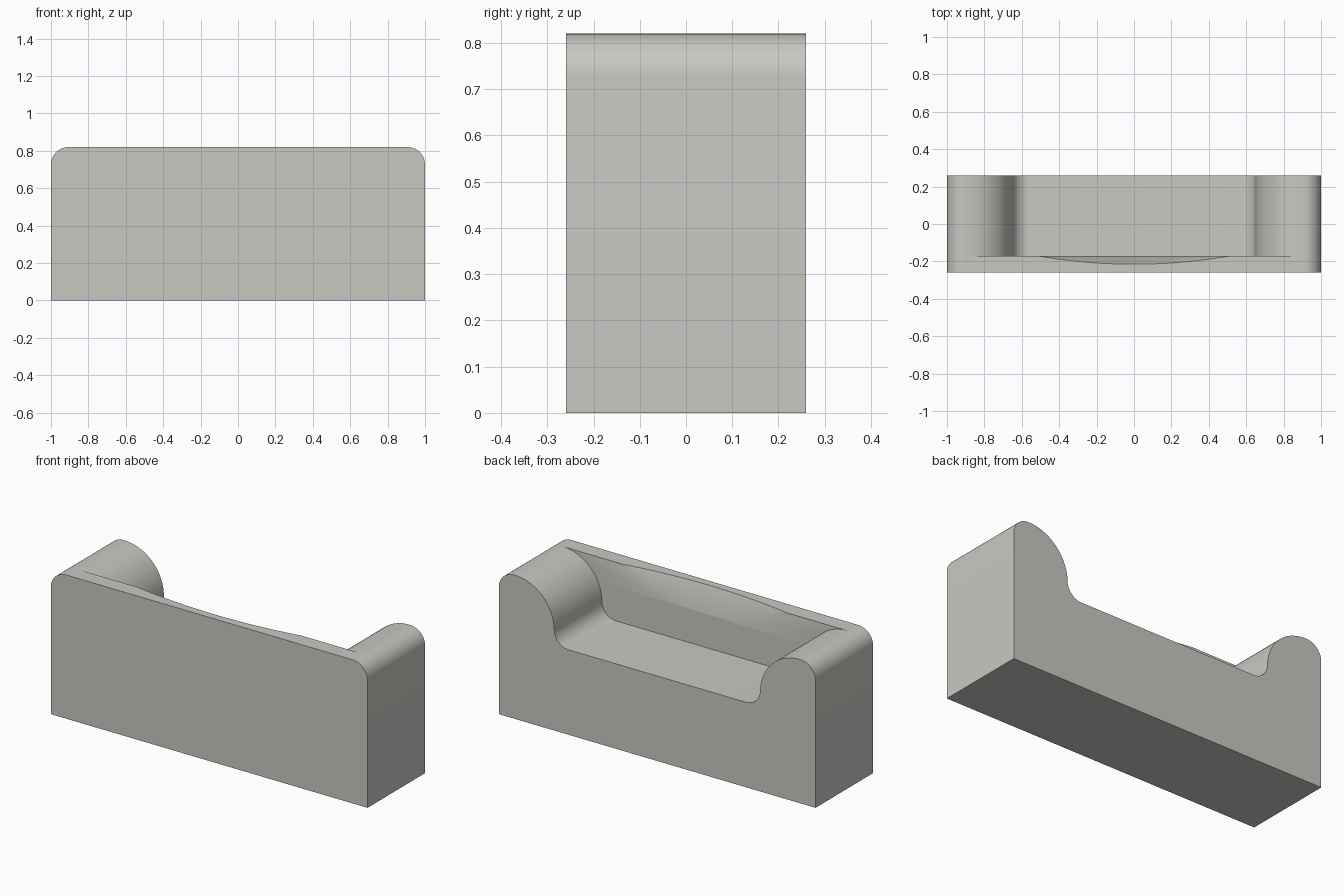
import bpy, bmesh
from math import cos, sin, radians

default = bpy.data.objects.get("Cube")
if default:
    bpy.data.objects.remove(default, do_unlink=True)

HALF_Y, TOP, FLOOR = 0.26, 0.82, 0.485
WALL_Y = -0.17                       # inner face of the front wall
R_EDGE, R_HUMP, R_FILLET = 0.095, 0.25, 0.09

grey = bpy.data.materials.new("warm_grey")
grey.use_nodes = True
colour = (0.58, 0.58, 0.545, 1)
grey.diffuse_color = colour
grey.node_tree.nodes["Principled BSDF"].inputs["Base Color"].default_value = colour


def arc(cx, cz, r, start, end, steps):
    angles = [radians(start + (end - start) * i / steps) for i in range(steps + 1)]
    return [(cx + r * cos(a), cz + r * sin(a)) for a in angles]


def mirrored(half):
    """Close a right-hand outline with its mirror image."""
    return half + [(-x, z) for x, z in reversed(half)]


def prism(name, start, offset):
    """Extrude a closed loop of 3D points along an offset."""
    mesh = bpy.data.meshes.new(name)
    bm = bmesh.new()
    face = bm.faces.new([bm.verts.new(p) for p in start])
    new = bmesh.ops.extrude_face_region(bm, geom=[face])["geom"]
    verts = [g for g in new if isinstance(g, bmesh.types.BMVert)]
    bmesh.ops.translate(bm, verts=verts, vec=offset)
    bmesh.ops.recalc_face_normals(bm, faces=bm.faces)
    bm.to_mesh(mesh)
    bm.free()
    mesh.materials.append(grey)
    obj = bpy.data.objects.new(name, mesh)
    bpy.context.collection.objects.link(obj)
    return obj


# Block with rounded upper edges
outline = mirrored([(1, 0)] + arc(1 - R_EDGE, TOP - R_EDGE, R_EDGE, 0, 90, 12))
body = prism("holder_body", [(x, -HALF_Y, z) for x, z in outline], (0, 2 * HALF_Y, 0))

# Open recess between the two humps, filleted into the floor
hump = arc(0.9, TOP - R_HUMP, R_HUMP, 90, 180, 24)
fillet = arc(0.65 - R_FILLET, FLOOR + R_FILLET, R_FILLET, 0, -90, 12)
recess_outline = mirrored([(0.9, 1)] + hump + fillet)
recess = prism("recess_cutter", [(x, WALL_Y, z) for x, z in recess_outline], (0, 0.6, 0))

# Shallow sloping scoop in the top of the front wall
half_width, depth, drop, steps = 0.52, 0.045, 0.14, 24
slope = depth / drop
low, high = 0.6, 0.9
curve = []
for i in range(steps + 1):
    t = 2 * i / steps - 1
    y = WALL_Y - depth * (1 - t * t) + slope * (TOP - low)
    curve.append((half_width * t, y, low))
curve += [(half_width, 0.1, low), (-half_width, 0.1, low)]
scoop = prism("scoop_cutter", curve, (0, -slope * (high - low), high - low))

# Cut both hollows, then remove the cutters
bpy.context.view_layer.objects.active = body
for cutter in (recess, scoop):
    cutter.hide_render = True
    cut = body.modifiers.new(cutter.name, "BOOLEAN")
    cut.operation, cut.solver, cut.object = "DIFFERENCE", "EXACT", cutter
    bpy.ops.object.modifier_apply(modifier=cut.name)
    bpy.data.objects.remove(cutter, do_unlink=True)

bpy.ops.object.select_all(action="DESELECT")
body.select_set(True)
bpy.ops.object.shade_smooth_by_angle(angle=radians(25))
